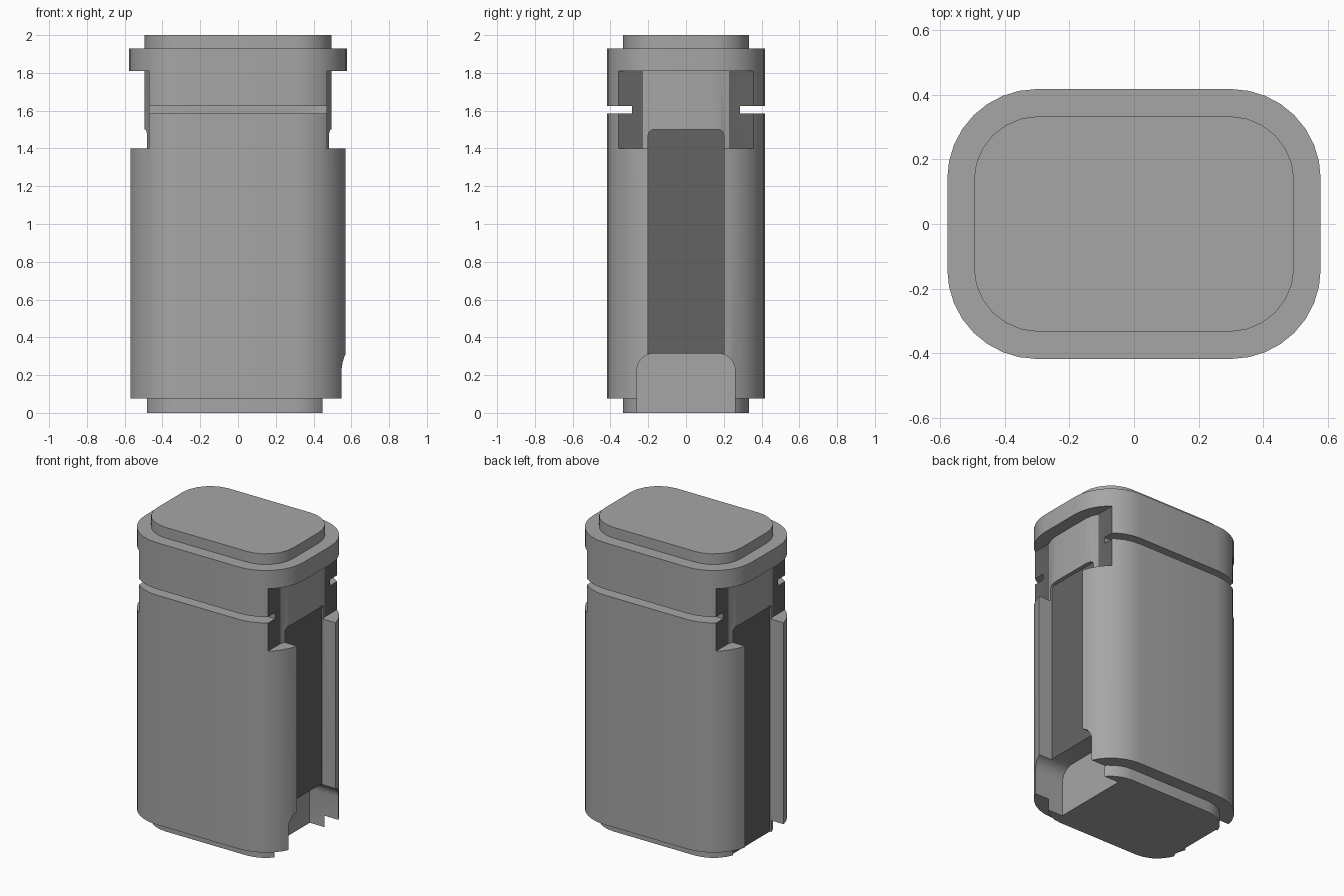
import bpy, bmesh, math

if "Cube" in bpy.data.objects:
    bpy.data.objects.remove(bpy.data.objects["Cube"])


def rounded(w, h, radii, seg):
    """Outline of a w x h half-size rectangle; radii start at the +,+ corner, going ccw."""
    pts = []
    for i, r in enumerate(radii):
        sx, sy = ((1, 1), (-1, 1), (-1, -1), (1, -1))[i]
        if r == 0:
            pts.append((sx * w, sy * h))
            continue
        for k in range(seg + 1):
            a = math.radians(90 * (i + k / seg))
            pts.append((sx * (w - r) + r * math.cos(a), sy * (h - r) + r * math.sin(a)))
    return pts


def prism(name, outline, lo, hi, place):
    """Extrude an outline between two levels; place maps (u, v, level) to xyz."""
    bm = bmesh.new()
    a = [bm.verts.new(place(u, v, lo)) for u, v in outline]
    b = [bm.verts.new(place(u, v, hi)) for u, v in outline]
    bm.faces.new(a)
    bm.faces.new(b)
    n = len(a)
    for i in range(n):
        bm.faces.new((a[i], a[(i + 1) % n], b[(i + 1) % n], b[i]))
    bmesh.ops.recalc_face_normals(bm, faces=bm.faces)
    me = bpy.data.meshes.new(name)
    bm.to_mesh(me)
    bm.free()
    ob = bpy.data.objects.new(name, me)
    bpy.context.collection.objects.link(ob)
    return ob


def upright(u, v, t):
    return (u, v, t)


def side_block(name, half_y, z0, z1, depth, side, r=0):
    """Cutter reaching in from one end to x = depth, upper corners rounded."""
    outline = rounded(half_y, (z1 - z0) / 2, (r, r, 0, 0), 6)
    mid = (z0 + z1) / 2
    return prism(name, outline, depth, 0.8, lambda u, v, t: (side * t, u, mid + v))


def combine(target, other, operation):
    m = target.modifiers.new(operation, 'BOOLEAN')
    m.operation = operation
    m.solver = 'EXACT'
    m.object = other
    other.hide_render = True
    bpy.context.view_layer.objects.active = target
    bpy.ops.object.modifier_apply(modifier=m.name)
    bpy.data.objects.remove(other)


def material(name, value):
    m = bpy.data.materials.new(name)
    m.diffuse_color = (value, value, value, 1)
    m.use_nodes = True
    m.node_tree.nodes["Principled BSDF"].inputs["Base Color"].default_value = m.diffuse_color
    return m


# Outer shell
body = prism("case_body", rounded(0.577, 0.417, [0.277] * 4, 8), 0.075, 1.93, upright)

# Clip notches on both ends
for s in (1, -1):
    combine(body, side_block("notch", 0.36, 1.40, 1.81, 0.47, s), 'DIFFERENCE')

# Inner core: forms the raised lid, the foot and the bulge inside each notch
core = prism("core", rounded(0.495, 0.333, [0.2] * 4, 6), 0, 2, upright)
combine(body, core, 'UNION')

# Long channels down both ends
for s in (1, -1):
    combine(body, side_block("channel", 0.2, -0.1, 1.50, 0.47, s, 0.03), 'DIFFERENCE')

# Foot pocket on the right end
combine(body, side_block("pocket", 0.26, -0.1, 0.315, 0.34, 1, 0.09), 'DIFFERENCE')

# Lid seam grooves on front and back
for s in (1, -1):
    seam = prism("seam", rounded(0.8, 0.02, [0] * 4, 1), 0.285, 0.6,
                 lambda u, v, t, s=s: (u, s * t, 1.605 + v))
    combine(body, seam, 'DIFFERENCE')

# Grey shell, with dark floors in the notches and channels
me = body.data
me.materials.clear()
me.materials.append(material("grey_shell", 0.38))
me.materials.append(material("dark_floor", 0.127))
for p in me.polygons:
    floor = abs(p.normal.x) > 0.99 and abs(abs(p.center.x) - 0.47) < 0.002
    p.material_index = 1 if floor else 0

# Smooth corners, crisp edges
bpy.ops.object.select_all(action='DESELECT')
body.select_set(True)
bpy.context.view_layer.objects.active = body
bpy.ops.object.shade_smooth_by_angle(angle=math.radians(25))
